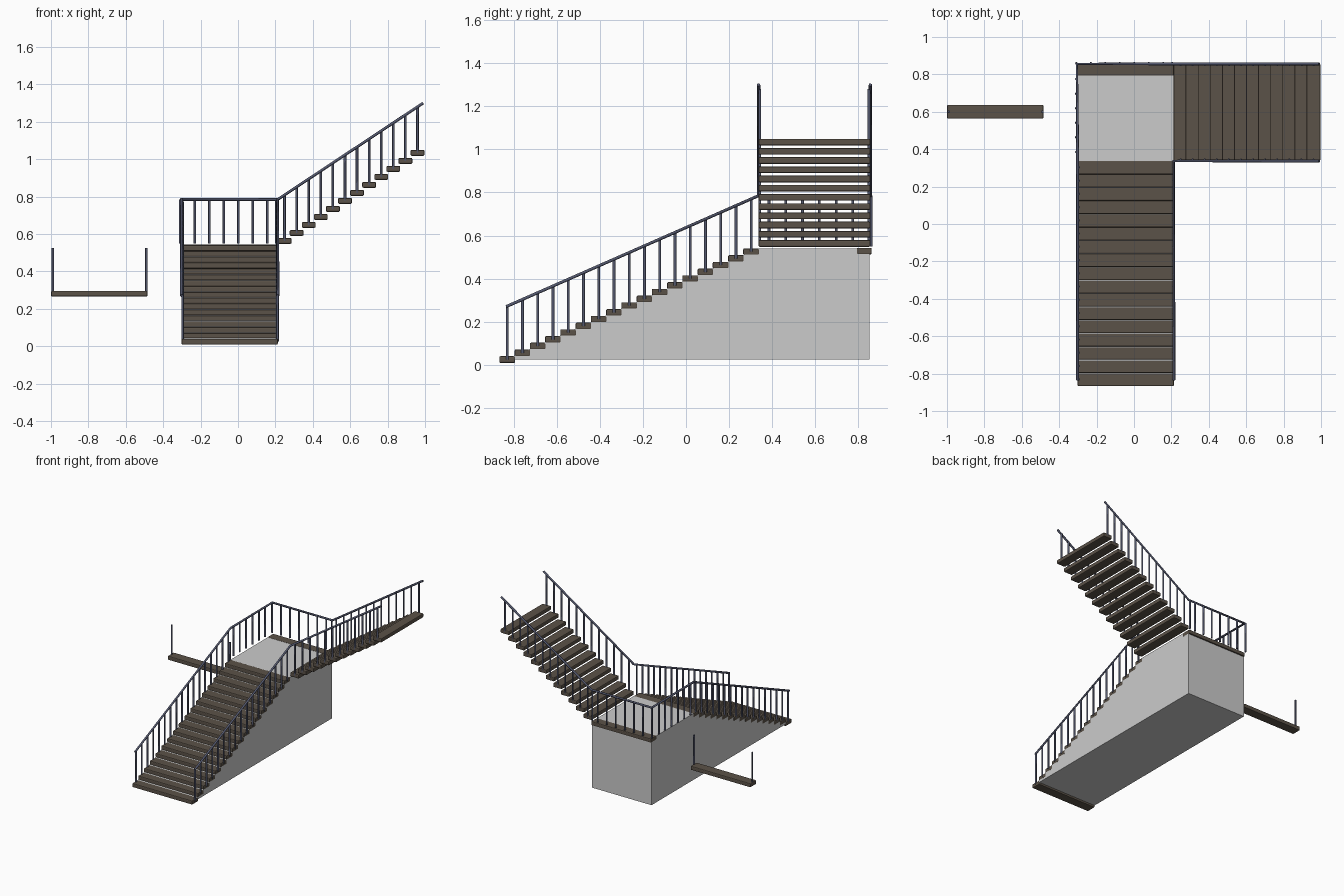
import bpy, bmesh
from mathutils import Vector

if "Cube" in bpy.data.objects:
    bpy.data.objects.remove(bpy.data.objects["Cube"])


def material(name, rgb):
    m = bpy.data.materials.new(name)
    m.diffuse_color = (*rgb, 1)
    m.use_nodes = True
    m.node_tree.nodes["Principled BSDF"].inputs["Base Color"].default_value = m.diffuse_color
    return m


WOOD = material("dark_wood", (0.105, 0.085, 0.065))
METAL = material("blue_steel", (0.09, 0.10, 0.16))
XL, XR = -0.302, 0.213      # lower flight sides
YF, YB = 0.337, 0.856       # upper flight sides


def finish(bm, name, mat=None):
    bmesh.ops.recalc_face_normals(bm, faces=bm.faces)
    me = bpy.data.meshes.new(name)
    bm.to_mesh(me)
    bm.free()
    ob = bpy.data.objects.new(name, me)
    bpy.context.collection.objects.link(ob)
    if mat:
        me.materials.append(mat)
    return ob


def treads(name, centres, size):
    # rounded boards, all of one size
    bm = bmesh.new()
    for c in centres:
        vs = bmesh.ops.create_cube(bm, size=1)["verts"]
        for v in vs:
            v.co = Vector(c) + Vector(a * b for a, b in zip(v.co, size))
    ob = finish(bm, name, WOOD)
    bev = ob.modifiers.new("rounded_edges", "BEVEL")
    bev.width, bev.segments = 0.006, 2
    return ob


def tube(name, paths, radius):
    # round bars following straight paths
    cu = bpy.data.curves.new(name, "CURVE")
    cu.dimensions = "3D"
    cu.bevel_depth = radius
    cu.bevel_resolution = 1
    cu.use_fill_caps = True
    for path in paths:
        s = cu.splines.new("POLY")
        s.points.add(len(path) - 1)
        for p, co in zip(s.points, path):
            p.co = (*co, 1)
    cu.materials.append(METAL)
    ob = bpy.data.objects.new(name, cu)
    bpy.context.collection.objects.link(ob)
    return ob


# Solid base: sloped side profile extruded across the width
bm = bmesh.new()
profile = [(-0.838, 0.024), (0.337, 0.54), (0.852, 0.54), (0.852, 0.024)]
face = bm.faces.new([bm.verts.new((-0.300, y, z)) for y, z in profile])
ext = bmesh.ops.extrude_face_region(bm, geom=[face])["geom"]
bmesh.ops.translate(bm, vec=(0.511, 0, 0),
                    verts=[g for g in ext if isinstance(g, bmesh.types.BMVert)])
finish(bm, "stair_base")

# Treads
XM, YM = (XL + XR) / 2, (YF + YB) / 2
lower = [(-0.830 + 0.0708 * i, 0.024 + 0.0313 * i) for i in range(17)]
upper = [(0.249 + 0.0646 * i, 0.563 + 0.0428 * i) for i in range(12)]
treads("lower_treads", [(XM, y, z) for y, z in lower], (XR - XL, 0.074, 0.031))
treads("landing_edge", [(XM, 0.827, 0.5275)], (XR - XL, 0.070, 0.031))
treads("upper_treads", [(x, YM, z) for x, z in upper], (0.074, YB - YF, 0.031))
treads("loose_tread", [(-0.742, 0.60, 0.281)], (0.515, 0.074, 0.031))

# Handrails
top = 0.785
tube("outer_handrail", [[(XL + 0.001, -0.835, 0.27), (XL + 0.001, YF, top), (-0.305, YB, top),
                         (0.213, YB, top), (0.99, YB, 1.30)]], 0.008)
tube("inner_handrail", [[(XR, -0.835, 0.27), (XR, YF, top), (0.99, YF, 1.30)]], 0.008)

# Balusters on both flights
R = 0.0072
for side, x in (("left", XL + 0.006), ("right", XR - 0.002)):
    tube(side + "_lower_balusters",
         [[(x, y, z), (x, y, z + 0.248)] for y, z in lower], R)
for side, y in (("front", YF + 0.006), ("back", YB - 0.006)):
    tube(side + "_upper_balusters",
         [[(x, y, z), (x, y, top + (x - 0.213) * 0.663)] for x, z in upper], R)

# Balusters round the landing
tube("landing_back_balusters",
     [[(x, 0.859, 0.55), (x, 0.859, top)] for x in [-0.308 + 0.0775 * i for i in range(7)] + [0.205]], R)
tube("landing_side_balusters",
     [[(-0.309, y, 0.55), (-0.309, y, top)] for y in [0.385 + 0.078 * i for i in range(6)]], R)

# Posts on the loose tread
tube("loose_posts", [[(x, 0.60, 0.28), (x, 0.60, 0.525)] for x in (-0.990, -0.490)], R)
